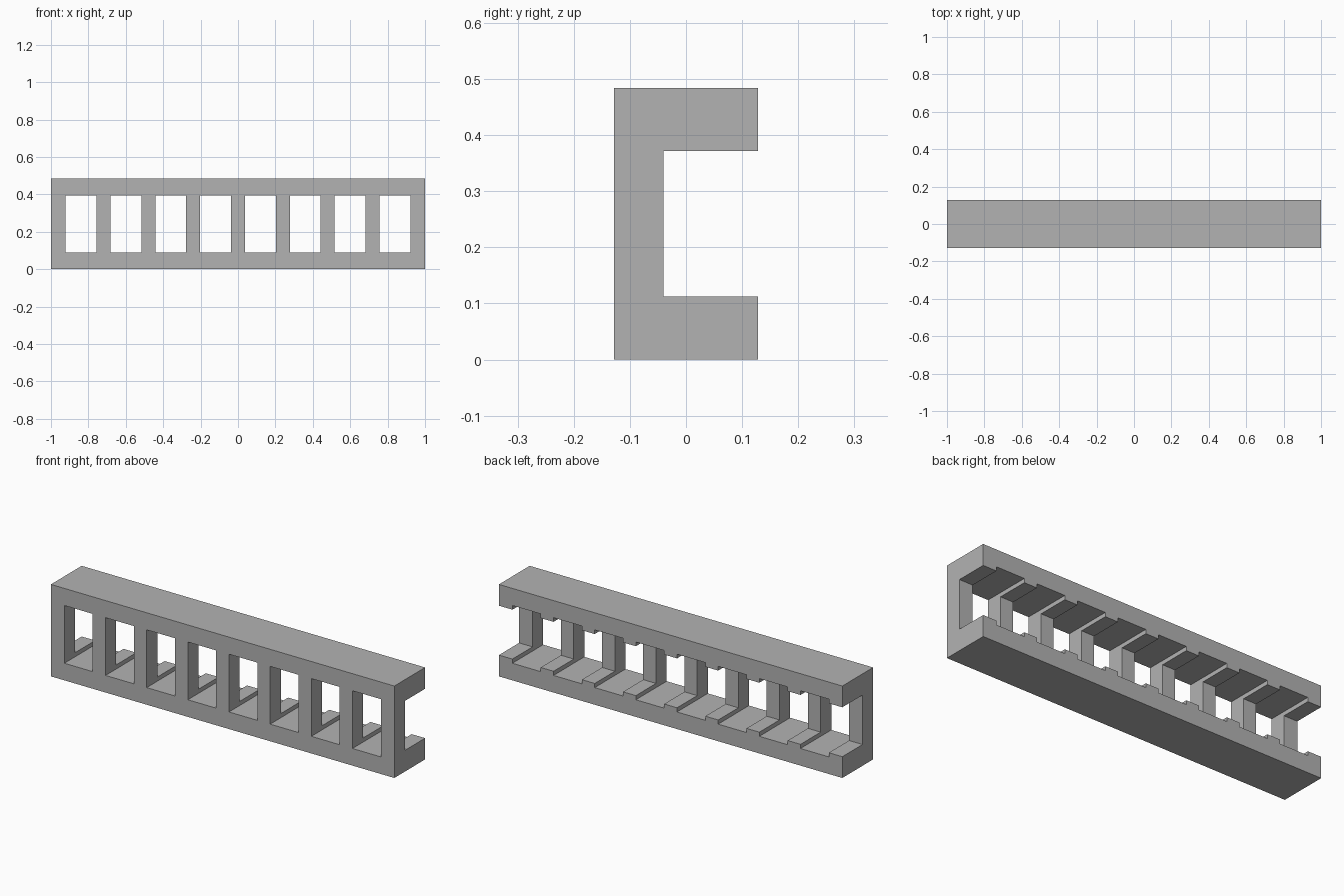
import bpy
import bmesh

cube = bpy.data.objects.get("Cube")
if cube:
    bpy.data.objects.remove(cube, do_unlink=True)

LENGTH, DEPTH, HEIGHT = 2.0, 0.256, 0.484
WINDOWS, PITCH, WINDOW_WIDTH = 8, 0.2397, 0.165
WINDOW_BOTTOM, WINDOW_TOP = 0.09, 0.394
SLOT_BOTTOM, SLOT_TOP, WEB_BACK = 0.112, 0.372, -0.04

gray = bpy.data.materials.new("plain gray")
gray.use_nodes = True
color = (0.45, 0.45, 0.45, 1)
gray.diffuse_color = color
gray.node_tree.nodes["Principled BSDF"].inputs["Base Color"].default_value = color


def add_object(name, bm):
    bmesh.ops.recalc_face_normals(bm, faces=bm.faces)
    mesh = bpy.data.meshes.new(name)
    bm.to_mesh(mesh)
    bm.free()
    mesh.materials.append(gray)
    obj = bpy.data.objects.new(name, mesh)
    bpy.context.collection.objects.link(obj)
    return obj


# Channel: C-shaped section, open at the back, extruded along x
front, back = -DEPTH / 2, DEPTH / 2
section = [(front, 0), (back, 0), (back, SLOT_BOTTOM), (WEB_BACK, SLOT_BOTTOM),
           (WEB_BACK, SLOT_TOP), (back, SLOT_TOP), (back, HEIGHT), (front, HEIGHT)]
bm = bmesh.new()
face = bm.faces.new([bm.verts.new((-LENGTH / 2, y, z)) for y, z in section])
swept = bmesh.ops.extrude_face_region(bm, geom=[face], use_keep_orig=True)
ends = [v for v in swept["geom"] if isinstance(v, bmesh.types.BMVert)]
bmesh.ops.translate(bm, verts=ends, vec=(LENGTH, 0, 0))
frame = add_object("window_frame", bm)

# Window cutters: run through the full depth, notching both rails
bm = bmesh.new()
for i in range(WINDOWS):
    box = bmesh.ops.create_cube(bm, size=1)["verts"]
    bmesh.ops.scale(bm, verts=box,
                    vec=(WINDOW_WIDTH, DEPTH * 2, WINDOW_TOP - WINDOW_BOTTOM))
    bmesh.ops.translate(bm, verts=box, vec=((i - (WINDOWS - 1) / 2) * PITCH, 0,
                                            (WINDOW_TOP + WINDOW_BOTTOM) / 2))
cutter = add_object("window_cutters", bm)
cutter.hide_render = True

# Cut the windows, then discard the cutters
cut = frame.modifiers.new("windows", 'BOOLEAN')
cut.operation = 'DIFFERENCE'
cut.solver = 'EXACT'
cut.object = cutter
bpy.context.view_layer.objects.active = frame
bpy.ops.object.modifier_apply(modifier=cut.name)
bpy.data.objects.remove(cutter, do_unlink=True)
